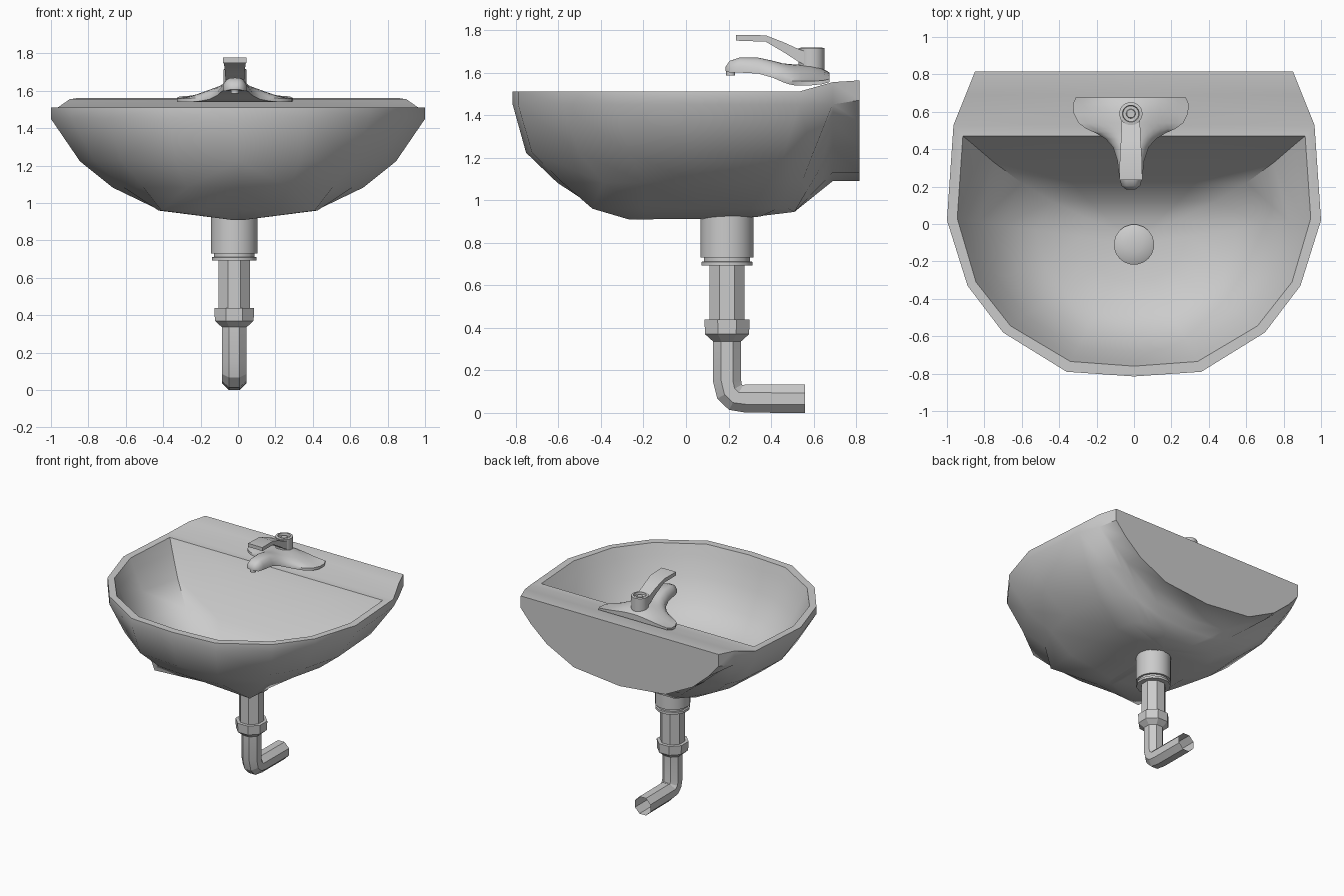
import bpy, bmesh, math
from mathutils import Vector

if "Cube" in bpy.data.objects:
    bpy.data.objects.remove(bpy.data.objects["Cube"])


def finish(name, bm, angle=40, mirror=False):
    bmesh.ops.remove_doubles(bm, verts=bm.verts, dist=0.0005)
    bmesh.ops.recalc_face_normals(bm, faces=bm.faces)
    me = bpy.data.meshes.new(name)
    bm.to_mesh(me)
    bm.free()
    ob = bpy.data.objects.new(name, me)
    bpy.context.collection.objects.link(ob)
    if mirror:
        m = ob.modifiers.new("mirror", 'MIRROR')
        m.merge_threshold = 0.001
    bpy.ops.object.select_all(action='DESELECT')
    ob.select_set(True)
    bpy.context.view_layer.objects.active = ob
    bpy.ops.object.shade_smooth_by_angle(angle=math.radians(angle))
    return ob


def loft(bm, rows, closed=False, caps=False):
    """Bridge successive rows of points with faces."""
    rv = [[bm.verts.new(p) for p in r] for r in rows]
    n = len(rv[0])
    for a, b in zip(rv, rv[1:]):
        for i in range(n if closed else n - 1):
            j = (i + 1) % n
            bm.faces.new((a[i], a[j], b[j], b[i]))
    if caps:
        bm.faces.new(rv[0])
        bm.faces.new(rv[-1])


def face(bm, pts):
    bm.faces.new([bm.verts.new(p) for p in pts])


def lathe(name, x, y, profile, n, caps=True, angle=40, turn=0.5):
    """Rings of (radius, z) around a vertical axis."""
    bm = bmesh.new()
    ang = [2 * math.pi * (i + turn) / n for i in range(n)]
    loft(bm, [[(x + r * math.cos(a), y + r * math.sin(a), z) for a in ang]
              for r, z in profile], True, caps)
    return finish(name, bm, angle)


# ---- Basin: right half, mirrored ----
plan = [(0, -.815), (.36, -.79), (.70, -.58), (.89, -.33), (1.0, .02), (.965, .53)]
inner = [(0, -.76), (.34, -.735), (.66, -.545), (.845, -.31), (.945, .03), (.915, .47)]
arc = [(.78, 1.37), (.64, 1.25), (.40, 1.13), (0, 1.09)]
bm = bmesh.new()
top = [(x, y, 1.51) for x, y in plan]
low = [(x, y, 1.45) for x, y in plan] + [(.90, .69, 1.45)]
lip = [(x, y, 1.51) for x, y in inner]
loft(bm, [top + [(.90, .69, 1.555)], low])
loft(bm, [lip, top])

# raised back deck
deck = [(.915, .47, 1.51), (.965, .53, 1.51), (.90, .69, 1.555), (.85, .815, 1.563)]
loft(bm, [deck, [(0, y, z) for x, y, z in deck]])

# wall flange at the back
f_arc = [(x, .69, z) for x, z in arc]
b_arc = [(.85, .815, 1.47)] + [(x * .98, .815, z) for x, z in arc]
loft(bm, [[(.90, .69, 1.45)] + f_arc, b_arc])
face(bm, [(.90, .69, 1.555), (.85, .815, 1.563), (.85, .815, 1.47), (.90, .69, 1.45)])
face(bm, [(0, .815, 1.563), (.85, .815, 1.563)] + b_arc)

# underside tapering to a squarish bottom with a low central keel
start = low + f_arc
floor = [(0, -.40), (.20, -.42), (.41, -.44), (.425, -.2), (.415, .06), (.41, .30),
         (.39, .43), (.33, .48), (.26, .51), (.14, .51), (0, .51)]
floor = [(x, y, .96 if y < .5 else .945) for x, y in floor]
cy, zb = .1, .91
rows = [start]
for k, (ts, tf, f) in enumerate(((.845, .93, .58), (.67, .77, .32))):
    row = []
    for i, (x, y, z) in enumerate(start):
        if i > 6:
            p = Vector(start[i]).lerp(Vector(floor[i]), (k + 1) / 3)
        else:
            t = ts + (tf - ts) * max(0, -y / .81) ** 2
            p = (x * t, cy + (y - cy) * t, zb + (z - zb) * f)
        row.append(p)
    rows.append(row)
keel = [(x * .08, max(-.27, min(.35, y)), .91 + .03 * max(0, y)) for x, y, z in floor]
rows += [floor, keel]
loft(bm, rows)
face(bm, keel)

# bowl inside, a thin shell above the underside, gentler at the back
rim = lip + [(.5, .47, 1.51), (0, .47, 1.51)]
rows = [rim]
for t, tb, z in ((.96, .93, 1.43), (.88, .76, 1.29), (.745, .57, 1.135),
                 (.56, .40, 1.03), (.3, .24, .985), (.1, .1, .97)):
    row = []
    for x, y, _ in rim:
        ty = tb if y > .4 else t
        tx = t if y < .4 else (t + tb) / 2
        row.append((x * tx, -.11 + (y + .11) * ty, z))
    rows.append(row)
loft(bm, rows)
face(bm, rows[-1])
finish("basin", bm, 45, mirror=True)

# ---- Drain plug ----
lathe("drain_plug", 0, -.11, [(.108, .96), (.108, .99), (.09, 1.0), (.045, 1.01), (.01, 1.012)], 20)

# ---- Waste pipe ----
px, py = -.02, .193
lathe("drain_collar", px, py, [(.125, .73), (.125, .95)], 24)
lathe("collar_ring", px, py, [(.10, .74), (.112, .73), (.112, .712), (.124, .71), (.124, .692), (.09, .692)], 12)
lathe("upper_pipe", px, py, [(.09, .36), (.09, .72)], 8, angle=20)
lathe("pipe_nut", px, py, [(.07, .335), (.112, .37), (.115, .44), (.08, .44)], 8, angle=20)

# elbow swept along a bent path, open at the wall end
bm = bmesh.new()
path = [(py, .36, 0), (py, .15, 0), (.205, .10, 30), (.235, .072, 60), (.28, .068, 90), (.56, .066, 90)]
rows = []
for y, z, bend in path:
    b = math.radians(bend)
    ring = []
    for i in range(8):
        a = 2 * math.pi * (i + .5) / 8
        u, v = .072 * math.cos(a), .072 * math.sin(a)
        ring.append((px + u, y + v * math.cos(b), z + v * math.sin(b)))
    rows.append(ring)
loft(bm, rows, True)
finish("waste_elbow", bm, 20)

# ---- Tap body: y, half width, underside, edge height, crown height ----
sections = [(.185, .025, 1.607, 1.615, 1.625), (.205, .05, 1.60, 1.622, 1.655),
            (.25, .062, 1.60, 1.63, 1.67), (.34, .072, 1.595, 1.62, 1.67),
            (.41, .095, 1.575, 1.59, 1.655), (.455, .135, 1.555, 1.575, 1.643),
            (.485, .185, 1.545, 1.562, 1.64), (.51, .24, 1.54, 1.56, 1.638),
            (.54, .28, 1.54, 1.56, 1.637), (.59, .305, 1.54, 1.56, 1.635),
            (.64, .31, 1.545, 1.562, 1.62), (.675, .295, 1.555, 1.57, 1.60)]
bm = bmesh.new()
rows = []
tx = -.017
for y, w, zb, ze, zt in sections:
    row = [(tx + w, y, zb)]
    for i in range(13):
        s = 1 - i / 6
        bell = math.exp(-(s * w / .2) ** 2) * (1 - s ** 4)
        row.append((tx + w * s, y, ze + (zt - ze) * bell))
    row.append((tx - w, y, zb))
    rows.append(row)
loft(bm, rows, True, True)
finish("tap_body", bm, 45)

lathe("tap_outlet", tx, .21, [(.022, 1.585), (.022, 1.615)], 12)
lathe("handle_post", tx, .59, [(.062, 1.60), (.062, 1.715), (.045, 1.718), (.042, 1.70),
                               (.025, 1.70), (.022, 1.71), (.005, 1.71)], 20)

# ---- Lever handle: side profile with changing width ----
bm = bmesh.new()
lever = [(.235, 1.75, 1.777, .062), (.375, 1.745, 1.775, .058), (.46, 1.695, 1.742, .052),
         (.53, 1.65, 1.71, .05), (.56, 1.635, 1.70, .05)]
loft(bm, [[(tx - w, y, a), (tx + w, y, a), (tx + w, y, b), (tx - w, y, b)]
          for y, a, b, w in lever], True, True)
finish("lever_handle", bm, 30)
